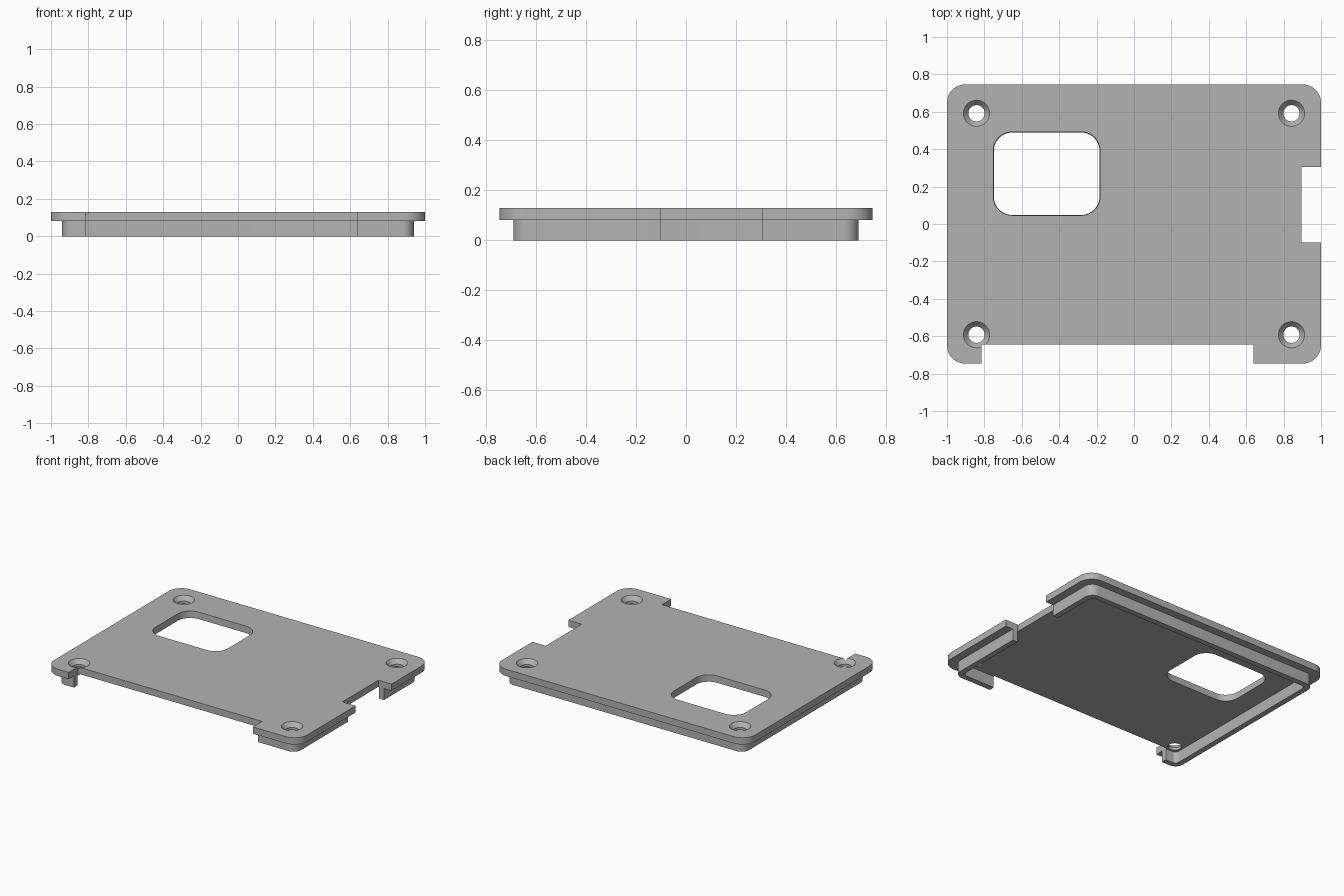
import bpy
import bmesh
from math import cos, sin, pi, radians

cube = bpy.data.objects.get("Cube")
if cube:
    bpy.data.objects.remove(cube, do_unlink=True)

grey = bpy.data.materials.new("plain grey")
grey.use_nodes = True
colour = (0.45, 0.45, 0.45, 1)
grey.diffuse_color = colour
grey.node_tree.nodes["Principled BSDF"].inputs["Base Color"].default_value = colour

PLATE_BOTTOM, PLATE_TOP = 0.082, 0.13


def outline(x0, x1, y0, y1, r, steps=10):
    """Rounded rectangle, anticlockwise; a zero radius gives sharp corners."""
    if r == 0:
        return [(x0, y0), (x1, y0), (x1, y1), (x0, y1)]
    centres = [(x1 - r, y1 - r), (x0 + r, y1 - r), (x0 + r, y0 + r), (x1 - r, y0 + r)]
    return [(cx + r * cos(a), cy + r * sin(a))
            for i, (cx, cy) in enumerate(centres)
            for a in [(i + s / steps) * pi / 2 for s in range(steps + 1)]]


def circle(cx, cy, r, n=40):
    return [(cx + r * cos(2 * pi * i / n), cy + r * sin(2 * pi * i / n)) for i in range(n)]


def loft(name, sections):
    """Closed solid through a stack of (outline, height) sections."""
    bm = bmesh.new()
    rings = [[bm.verts.new((x, y, z)) for x, y in pts] for pts, z in sections]
    bm.faces.new(rings[0][::-1])
    bm.faces.new(rings[-1])
    for low, high in zip(rings, rings[1:]):
        for i in range(len(low)):
            j = (i + 1) % len(low)
            bm.faces.new((low[i], low[j], high[j], high[i]))
    mesh = bpy.data.meshes.new(name)
    bm.to_mesh(mesh)
    bm.free()
    mesh.materials.append(grey)
    obj = bpy.data.objects.new(name, mesh)
    bpy.context.collection.objects.link(obj)
    return obj


def combine(target, other, operation):
    mod = target.modifiers.new(operation, 'BOOLEAN')
    mod.operation = operation
    mod.solver = 'EXACT'
    mod.object = other
    bpy.context.view_layer.objects.active = target
    bpy.ops.object.modifier_apply(modifier=mod.name)
    bpy.data.objects.remove(other, do_unlink=True)


# Cover plate
plate = outline(-1, 1, -0.747, 0.747, 0.1)
cover = loft("cover_plate", [(plate, PLATE_BOTTOM), (plate, PLATE_TOP)])

# Locating lip under the plate
outer = outline(-0.94, 0.94, -0.69, 0.69, 0.06)
inner = outline(-0.9, 0.9, -0.65, 0.65, 0.03)
lip = loft("lip", [(outer, 0), (outer, 0.1)])
combine(cover, lip, 'UNION')
pocket = loft("pocket", [(inner, -0.1), (inner, PLATE_BOTTOM)])
combine(cover, pocket, 'DIFFERENCE')

# Edge notches on the front and the +x side
for x0, x1, y0, y1 in [(-0.815, 0.64, -0.9, -0.643), (0.895, 1.2, -0.1, 0.305)]:
    box = outline(x0, x1, y0, y1, 0)
    combine(cover, loft("notch", [(box, -0.1), (box, 0.3)]), 'DIFFERENCE')

# Rounded window, very slightly tapered
window = loft("window", [
    (outline(-0.747, -0.187, 0.05, 0.487, 0.098), PLATE_BOTTOM - 0.05),
    (outline(-0.753, -0.181, 0.046, 0.493, 0.1), PLATE_TOP + 0.01)])
combine(cover, window, 'DIFFERENCE')

# Countersunk screw holes
for sx in (-1, 1):
    for sy in (-1, 1):
        c = (sx * 0.842, sy * 0.592)
        hole = loft("screw_hole", [
            (circle(*c, 0.044), 0.05), (circle(*c, 0.044), 0.1),
            (circle(*c, 0.07), PLATE_TOP), (circle(*c, 0.07), PLATE_TOP + 0.05)])
        combine(cover, hole, 'DIFFERENCE')

bpy.ops.object.select_all(action='DESELECT')
cover.select_set(True)
bpy.context.view_layer.objects.active = cover
bpy.ops.object.shade_smooth_by_angle(angle=radians(25))
